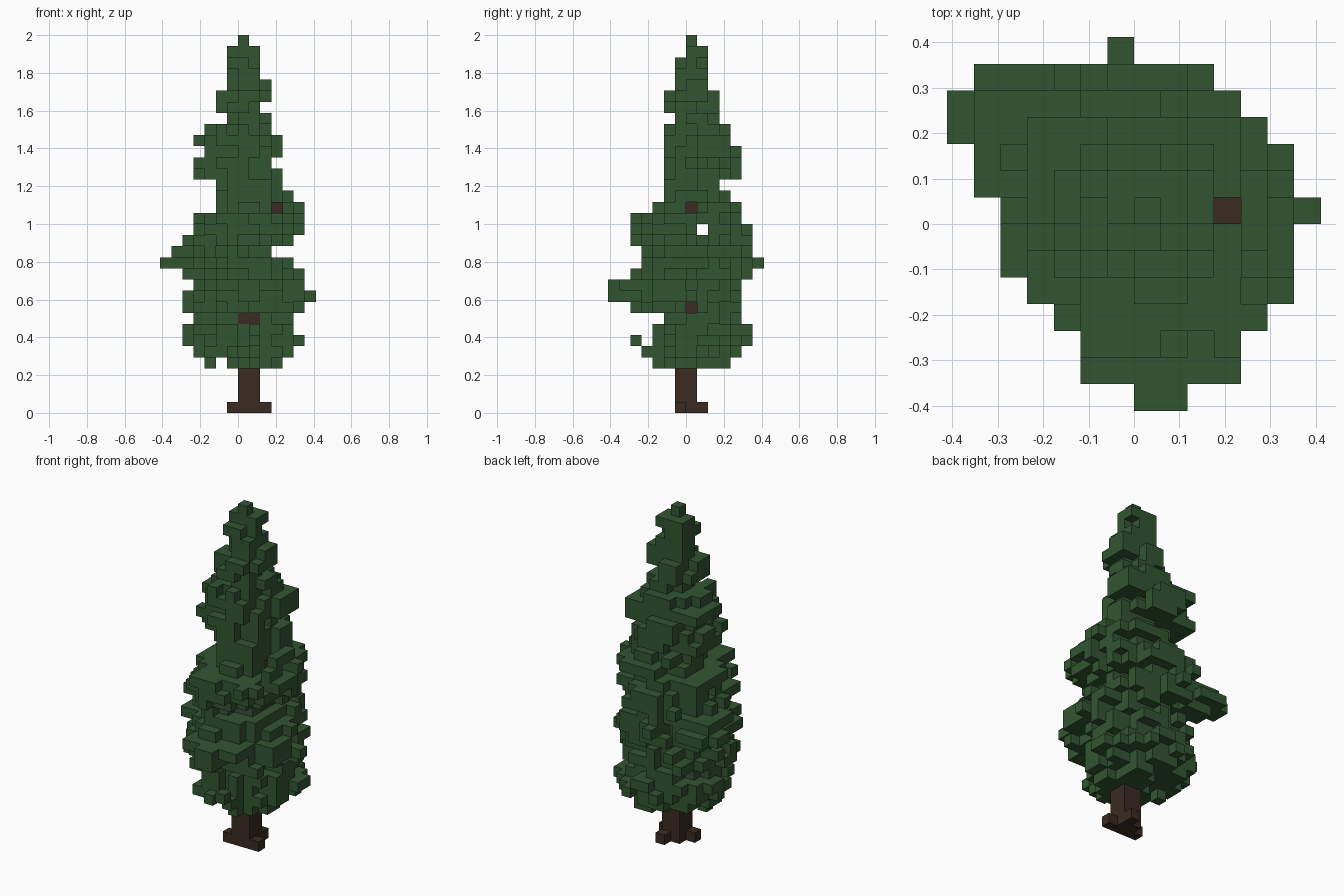
import bpy, bmesh, random
from math import floor
from mathutils import Vector

cube = bpy.data.objects.get("Cube")
if cube:
    bpy.data.objects.remove(cube, do_unlink=True)

random.seed(7)
UNIT = 2 / 34          # edge of one block
FIRST_LAYER = 4        # lowest foliage layer

# Reach of the foliage in blocks, layer by layer: right, left, front, back
REACH = [
    (1, 4, 3, 4), (4, 5, 4, 5), (5, 6, 3, 6), (5, 5, 3, 6), (4, 5, 2, 5),
    (5, 6, 5, 5), (5, 6, 5, 5), (4, 6, 5, 5), (5, 6, 5, 6), (4, 5, 4, 6),
    (4, 3, 4, 6), (5, 5, 5, 6), (4, 6, 5, 6), (4, 6, 5, 5), (2, 6, 3, 5),
    (2, 5, 2, 4), (2, 4, 2, 3), (4, 4, 2, 5), (4, 3, 2, 5), (3, 4, 2, 5),
    (4, 4, 2, 4), (3, 3, 2, 4), (1, 3, 1, 3), (2, 2, 2, 3), (2, 3, 2, 3),
    (1, 3, 1, 2), (1, 2, 1, 2), (1, 2, 1, 2), (1, 2, 0, 2), (0, 1, 0, 1),
]

# Plan outline of the crown: right and left reach for each row, front to back
OUTLINE = [(0, 2), (2, 4), (2, 5), (3, 5), (4, 6), (5, 6), (5, 6),
           (5, 7), (6, 6), (6, 6), (7, 5), (7, 4), (6, 3), (1, 0)]


def box(x0, x1, y0, y1, z0, z1):
    """All block cells inside a box."""
    return {(x, y, z) for x in range(x0, x1)
            for y in range(y0, y1) for z in range(z0, z1)}


def crown_layer(z, right, left, front, back):
    """A ragged oval slab of blocks, with a cross that reaches its limits."""
    cx, cy = (left - right) / 2, (back - front) / 2
    rx, ry = (left + right) / 2, (back + front) / 2
    shift = 1 if min(rx, ry) > 3.5 else 0
    arm_x = floor(cx) + random.randint(-shift, shift)
    arm_y = floor(cy) + random.randint(-shift, shift)
    cells = set()
    for x, y, _ in sorted(box(-right, left, -front, back, z, z + 1)):
        lo, hi = OUTLINE[y + 7]
        if not -lo <= x < hi:
            continue
        d = ((x + 0.5 - cx) / rx) ** 2 + ((y + 0.5 - cy) / ry) ** 2
        if x == arm_x or y == arm_y or d < random.uniform(0.55, 1.15):
            cells.add((x, y, z))
    return cells


def make_material(name, colour):
    mat = bpy.data.materials.new(name)
    mat.use_nodes = True
    mat.diffuse_color = (*colour, 1)
    bsdf = next(n for n in mat.node_tree.nodes if n.type == 'BSDF_PRINCIPLED')
    bsdf.inputs["Base Color"].default_value = (*colour, 1)
    bsdf.inputs["Roughness"].default_value = 0.9
    return mat


def build_blocks(name, cells, mat):
    """Mesh the exposed sides of a set of block cells."""
    bm = bmesh.new()
    for cell in sorted(cells):
        centre = Vector(cell) + Vector((0.5, 0.5, 0.5))
        for axis in range(3):
            for sign in (-1, 1):
                n = Vector((0, 0, 0))
                n[axis] = sign
                if tuple(int(c + d) for c, d in zip(cell, n)) in cells:
                    continue
                u = Vector((0, 0, 0))
                u[(axis + 1) % 3] = 0.5
                v = n.cross(u)
                mid = centre + n / 2
                ring = (mid - u - v, mid + u - v, mid + u + v, mid - u + v)
                bm.faces.new([bm.verts.new(p * UNIT) for p in ring])
    bmesh.ops.remove_doubles(bm, verts=bm.verts, dist=UNIT / 100)
    mesh = bpy.data.meshes.new(name)
    bm.to_mesh(mesh)
    bm.free()
    mesh.materials.append(mat)
    obj = bpy.data.objects.new(name, mesh)
    bpy.context.collection.objects.link(obj)
    return obj


# Trunk with root blocks and a few bare branches
trunk = box(0, 2, -1, 1, 0, 20)
trunk |= box(-1, 3, -1, 0, 0, 1) | box(1, 2, 1, 2, 0, 1)
trunk |= box(0, 2, -2, -1, 8, 9) | box(2, 3, 0, 1, 9, 10)
trunk |= box(2, 4, 0, 1, 18, 19)

# Crown, with a sheath that closes it around the trunk
foliage = box(-1, 3, -2, 2, 5, 21)
for i, reach in enumerate(REACH):
    foliage |= crown_layer(FIRST_LAYER + i, *reach)

# Twigs that stick out of the crown
foliage |= box(-7, -3, 3, 5, 13, 14) | box(-6, -3, 5, 6, 13, 14)
foliage |= box(-6, -3, 1, 5, 14, 15) | box(-5, -3, 3, 5, 12, 13)
foliage |= box(-4, -1, 2, 4, 15, 18)
foliage |= box(0, 2, -7, -4, 10, 12) | box(-2, 4, -6, -4, 11, 12)
foliage |= box(4, 7, 0, 1, 10, 11) | box(3, 6, -3, 0, 10, 12)
foliage |= box(-1, 0, 5, 7, 13, 14) | box(1, 3, 4, 6, 15, 16)
foliage |= box(1, 2, -5, -4, 6, 7) | box(-3, -2, 0, 1, 4, 5)

# Upper back corners are fuller, the upper front left corner is thinner
foliage -= box(3, 4, -2, 1, 19, 26)
foliage |= box(2, 4, 1, 3, 20, 22) | box(1, 4, 2, 4, 23, 25)
foliage |= box(-4, -1, 2, 4, 21, 22) | box(-4, -1, 2, 4, 24, 25)

# Gaps that show the bare branches, and one gap right through the crown
foliage -= box(0, 2, -7, -2, 8, 9) | box(3, 7, 0, 1, 9, 10)
foliage -= box(3, 4, -7, 0, 18, 19) | box(4, 7, 0, 1, 18, 19)
foliage -= box(-7, 7, 1, 2, 16, 17)
foliage -= trunk

build_blocks("trunk", trunk, make_material("bark brown", (0.041, 0.024, 0.015)))
build_blocks("foliage", foliage, make_material("needle green", (0.031, 0.091, 0.031)))
